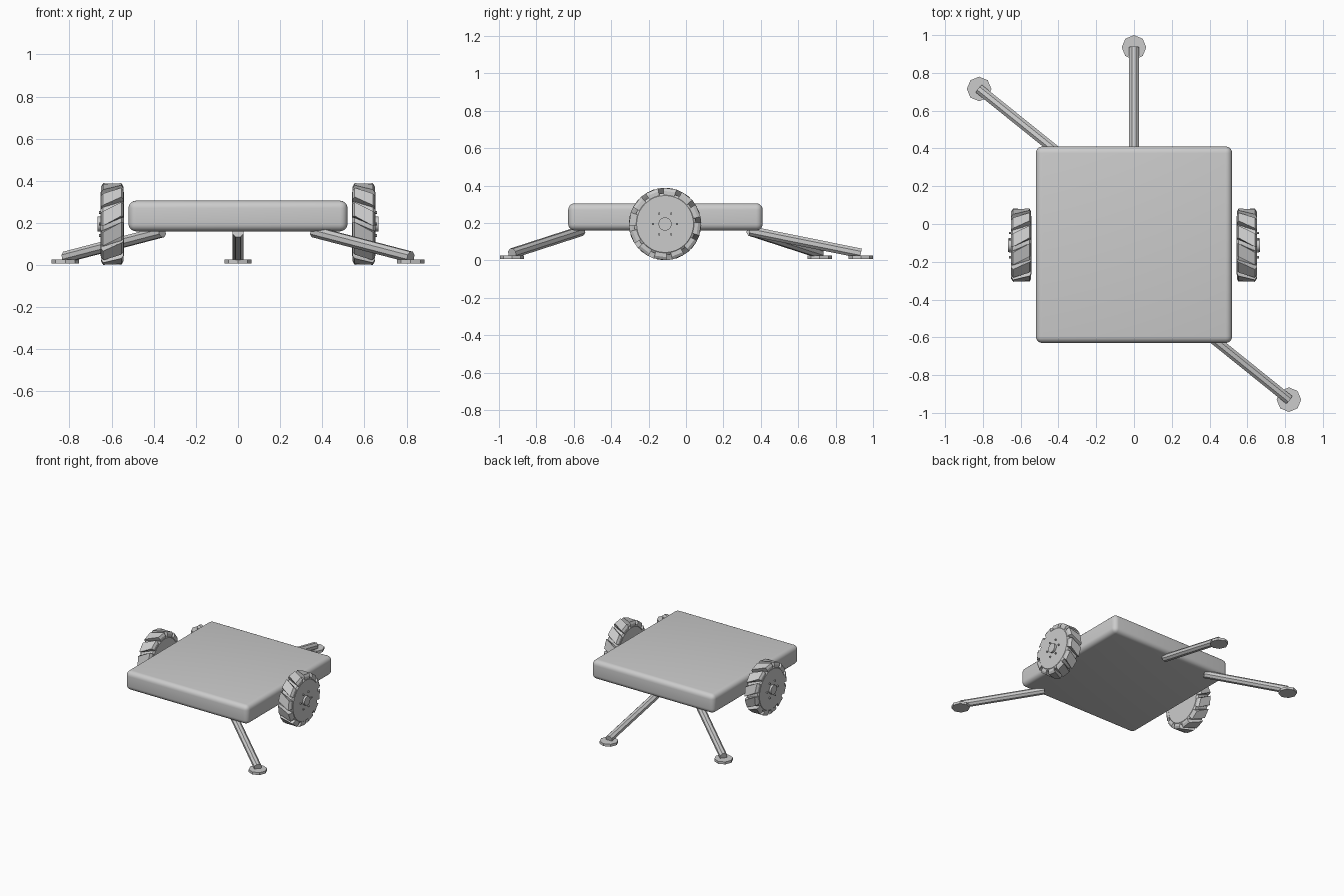
import bpy, bmesh, math
from mathutils import Vector, Matrix

if "Cube" in bpy.data.objects:
    bpy.data.objects.remove(bpy.data.objects["Cube"])

grey = bpy.data.materials.new("light_grey")
grey.diffuse_color = (0.6, 0.6, 0.6, 1)
grey.use_nodes = True
grey.node_tree.nodes["Principled BSDF"].inputs["Base Color"].default_value = grey.diffuse_color


def finish(bm, name, smooth=None):
    bmesh.ops.recalc_face_normals(bm, faces=bm.faces)
    me = bpy.data.meshes.new(name)
    bm.to_mesh(me)
    bm.free()
    me.materials.append(grey)
    ob = bpy.data.objects.new(name, me)
    bpy.context.collection.objects.link(ob)
    if smooth:
        bpy.ops.object.select_all(action='DESELECT')
        ob.select_set(True)
        bpy.context.view_layer.objects.active = ob
        bpy.ops.object.shade_smooth_by_angle(angle=math.radians(smooth))
    return ob


def rod(bm, a, b, r, sides, turn=0.0, r2=None):
    a, b = Vector(a), Vector(b)
    d = b - a
    m = (Matrix.Translation((a + b) / 2) @ d.to_track_quat('Z', 'Y').to_matrix().to_4x4()
         @ Matrix.Rotation(turn, 4, 'Z'))
    bmesh.ops.create_cone(bm, cap_ends=True, segments=sides, radius1=r,
                          radius2=r if r2 is None else r2, depth=d.length, matrix=m)


# Rounded platform
bm = bmesh.new()
bmesh.ops.create_cube(bm, size=1, matrix=Matrix.Translation((0, -0.11, 0.233))
                      @ Matrix.Diagonal((1.04, 1.04, 0.145, 1)))
bmesh.ops.bevel(bm, geom=bm.edges[:], offset=0.035, segments=5, profile=0.5, affect='EDGES')
finish(bm, "platform", 40)

# Three outrigger legs with octagonal feet
for name, a, f in (("back_leg", (0, 0.34), (0, 0.935)),
                   ("back_left_leg", (-0.36, 0.345), (-0.82, 0.715)),
                   ("front_right_leg", (0.36, -0.56), (0.82, -0.93))):
    bm = bmesh.new()
    rod(bm, (*a, 0.158), (*f, 0.038), 0.028, 8, math.pi / 8)
    finish(bm, name)
    bm = bmesh.new()
    rod(bm, (*f, 0.008), (*f, 0.027), 0.065, 8)
    finish(bm, name.replace("leg", "foot"))

# Wheels: tyre, slanted lugs, hub and bolts
CY, CZ = -0.112, 0.195
for s, side in ((-1, "left"), (1, "right")):
    def pt(x, r, t):
        return Vector((s * x, CY + r * math.cos(t), CZ + r * math.sin(t)))

    bm = bmesh.new()
    profile = ((0.542, 0.152), (0.552, 0.165), (0.642, 0.165), (0.652, 0.152))
    rings = [[bm.verts.new(pt(x, r, 2 * math.pi * i / 48)) for i in range(48)]
             for x, r in profile]
    for p, q in zip(rings, rings[1:]):
        for i in range(48):
            j = (i + 1) % 48
            bm.faces.new((p[i], p[j], q[j], q[i]))
    bm.faces.new(rings[0])
    bm.faces.new(rings[-1])
    finish(bm, side + "_tyre", 30)

    bm = bmesh.new()
    half, skew = math.radians(10.5), math.radians(7)
    for k in range(12):
        t = math.radians(15 + 30 * k)
        layers = []
        for r, x0, x1 in ((0.155, 0.544, 0.650), (0.178, 0.544, 0.650), (0.194, 0.554, 0.640)):
            layers.append([bm.verts.new(pt(x, r, t + h * half + w * skew))
                           for x, h, w in ((x0, -1, -1), (x0, 1, -1), (x1, 1, 1), (x1, -1, 1))])
        bm.faces.new(layers[0])
        bm.faces.new(layers[-1])
        for p, q in zip(layers, layers[1:]):
            for i in range(4):
                j = (i + 1) % 4
                bm.faces.new((p[i], p[j], q[j], q[i]))
    finish(bm, side + "_tread_lugs")

    bm = bmesh.new()
    rod(bm, pt(0.645, 0, 0), pt(0.668, 0, 0), 0.035, 24)
    for k in range(6):
        t = math.radians(60 * k)
        rod(bm, pt(0.645, 0.064, t), pt(0.661, 0.064, t), 0.007, 6)
    finish(bm, side + "_hub_and_bolts", 30)
